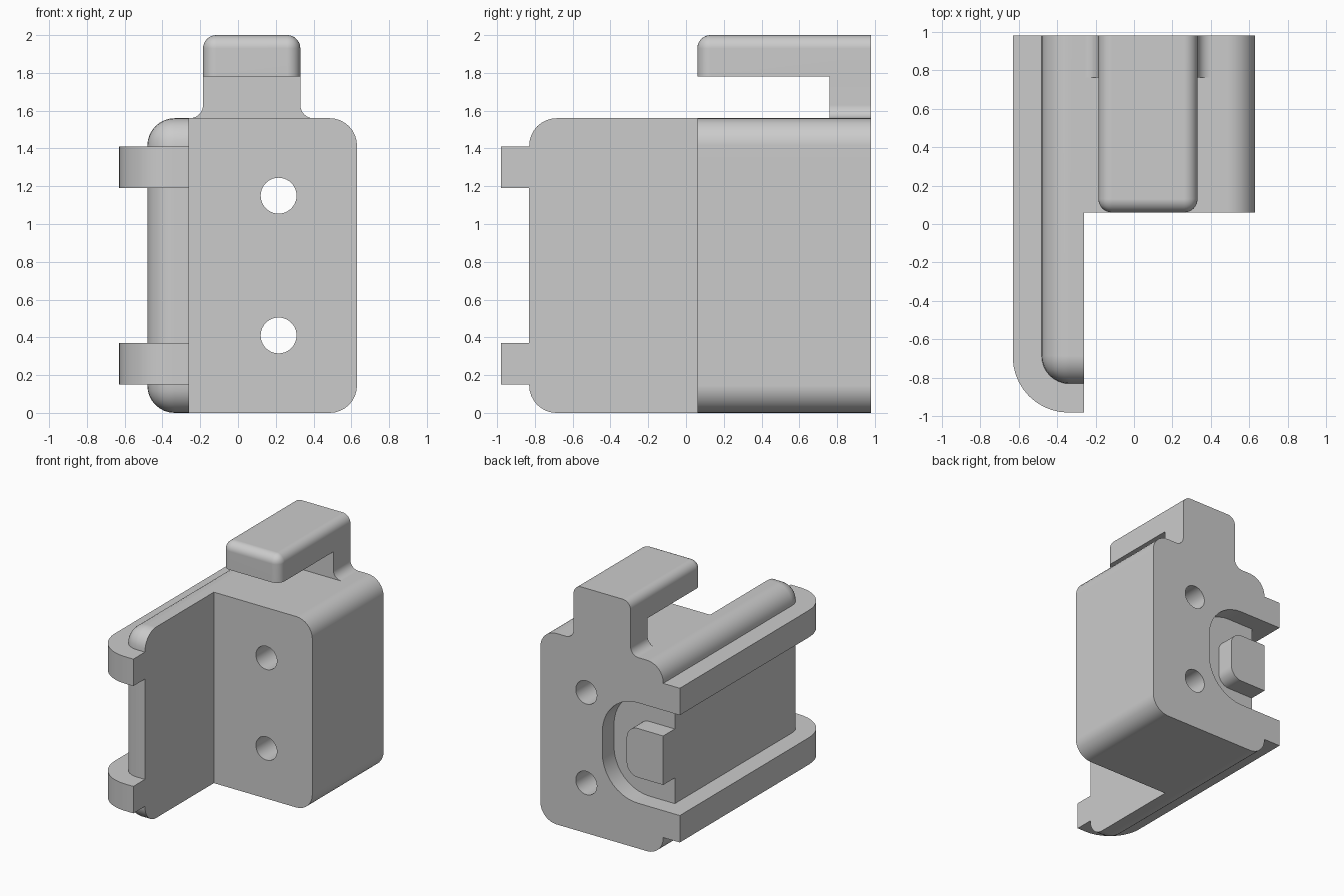
import bpy, bmesh
from math import sin, cos, radians
from mathutils import Vector

cube = bpy.data.objects.get("Cube")
if cube:
    bpy.data.objects.remove(cube)

grey = bpy.data.materials.new("plain grey")
grey.use_nodes = True
colour = (0.6, 0.6, 0.6, 1)
grey.diffuse_color = colour
grey.node_tree.nodes["Principled BSDF"].inputs["Base Color"].default_value = colour

LEFT, RIGHT, ARM = 0.63, -0.48, -0.26      # body sides and inner face of the arm
FRONT, STEP, BACK = -0.83, 0.06, 0.98      # arm end, block front, back
TOP, RAIL_X, RAIL_Y = 1.56, -0.63, -0.98
MID = 0.78                                 # mid height of the body


def arc(cx, cy, r, start, end, n=10):
    steps = [radians(start + (end - start) * i / n) for i in range(n + 1)]
    return [(cx + r * cos(a), cy + r * sin(a)) for a in steps]


def prism(name, outline, axis, lo, hi, bevel=0, pick=None):
    """Extrude an outline along y or z, then round the picked edges."""
    bm = bmesh.new()
    place = (lambda p: (p[0], lo, p[1])) if axis == "y" else (lambda p: (p[0], p[1], lo))
    face = bm.faces.new([bm.verts.new(place(p)) for p in outline])
    grown = bmesh.ops.extrude_face_region(bm, geom=[face])["geom"]
    shift = Vector((0, hi - lo, 0)) if axis == "y" else Vector((0, 0, hi - lo))
    bmesh.ops.translate(bm, vec=shift, verts=[g for g in grown if isinstance(g, bmesh.types.BMVert)])
    bmesh.ops.recalc_face_normals(bm, faces=bm.faces)
    if pick:
        edges = [e for e in bm.edges if pick(e.verts[0].co, e.verts[1].co)]
        bmesh.ops.bevel(bm, geom=edges, offset=bevel, segments=8, profile=0.5, affect="EDGES")
    mesh = bpy.data.meshes.new(name)
    bm.to_mesh(mesh)
    bm.free()
    mesh.materials.append(grey)
    obj = bpy.data.objects.new(name, mesh)
    bpy.context.collection.objects.link(obj)
    return obj


def combine(target, other, operation):
    mod = target.modifiers.new("join", "BOOLEAN")
    mod.operation, mod.solver, mod.object = operation, "EXACT", other
    bpy.context.view_layer.objects.active = target
    bpy.ops.object.modifier_apply(modifier=mod.name)
    bpy.data.objects.remove(other)


def same(a, b, axis, value):
    return abs(a[axis] - value) < 1e-4 and abs(b[axis] - value) < 1e-4


def body_edges(a, b):
    level = same(a, b, 2, 0) or same(a, b, 2, TOP)
    outer = same(a, b, 0, LEFT) or same(a, b, 0, RIGHT) or same(a, b, 1, FRONT)
    corner = same(a, b, 0, RIGHT) and same(a, b, 1, FRONT)
    return (level and outer) or corner


def hook_edges(a, b):
    front, top = same(a, b, 1, STEP), same(a, b, 2, 2)
    side = same(a, b, 0, -0.185) or same(a, b, 0, 0.33)
    return (front and side) or (top and (front or side))


# L-shaped body with rounded outer edges
plan = [(RIGHT, FRONT), (ARM, FRONT), (ARM, STEP), (LEFT, STEP), (LEFT, BACK), (RIGHT, BACK)]
body = prism("bracket_body", plan, "z", 0, TOP, 0.145, body_edges)

# Two side rails with a curved front corner
rail = [(ARM, BACK), (RAIL_X, BACK)] + arc(-0.34, -0.69, 0.29, 180, 270) + [(ARM, RAIL_Y)]
for low in (0.15, 1.19):
    combine(body, prism("rail", rail, "z", low, low + 0.22), "UNION")

# Top hook: flared neck and overhanging slab
neck = (arc(-0.255, 1.63, 0.07, -90, 0) + [(-0.185, 1.85), (0.33, 1.85)]
        + arc(0.40, 1.63, 0.07, 180, 270) + [(0.40, 1.5), (-0.255, 1.5)])
hook = prism("hook", [(-0.185, STEP), (0.33, STEP), (0.33, BACK), (-0.185, BACK)],
             "z", 1.78, 2, 0.07, hook_edges)
combine(hook, prism("neck", neck, "y", 0.76, BACK), "UNION")
combine(body, hook, "UNION")

# C-shaped pocket in the back, leaving a rounded peg
outer = arc(-0.25, MID - 0.09, 0.32, -90, 0) + arc(-0.25, MID + 0.09, 0.32, 0, 90)
inner = arc(-0.25, MID + 0.1, 0.1, 90, 0) + arc(-0.25, MID - 0.1, 0.1, 0, -90)
pocket = [(-0.7, MID - 0.41)] + outer + [(-0.7, MID + 0.41), (-0.7, MID + 0.2)] + inner + [(-0.7, MID - 0.2)]
combine(body, prism("pocket", pocket, "y", 0.83, 1.1), "DIFFERENCE")

# Two screw holes
for z in (0.41, 1.15):
    circle = arc(0.215, z, 0.095, 0, 360, 40)[:-1]
    combine(body, prism("hole", circle, "y", -0.1, 1.1), "DIFFERENCE")

# Smooth the fillets and keep flat faces flat
bpy.ops.object.select_all(action="DESELECT")
body.select_set(True)
bpy.context.view_layer.objects.active = body
bpy.ops.object.shade_smooth_by_angle(angle=radians(30))
flat = body.modifiers.new("flat faces", "WEIGHTED_NORMAL")
flat.keep_sharp = True
